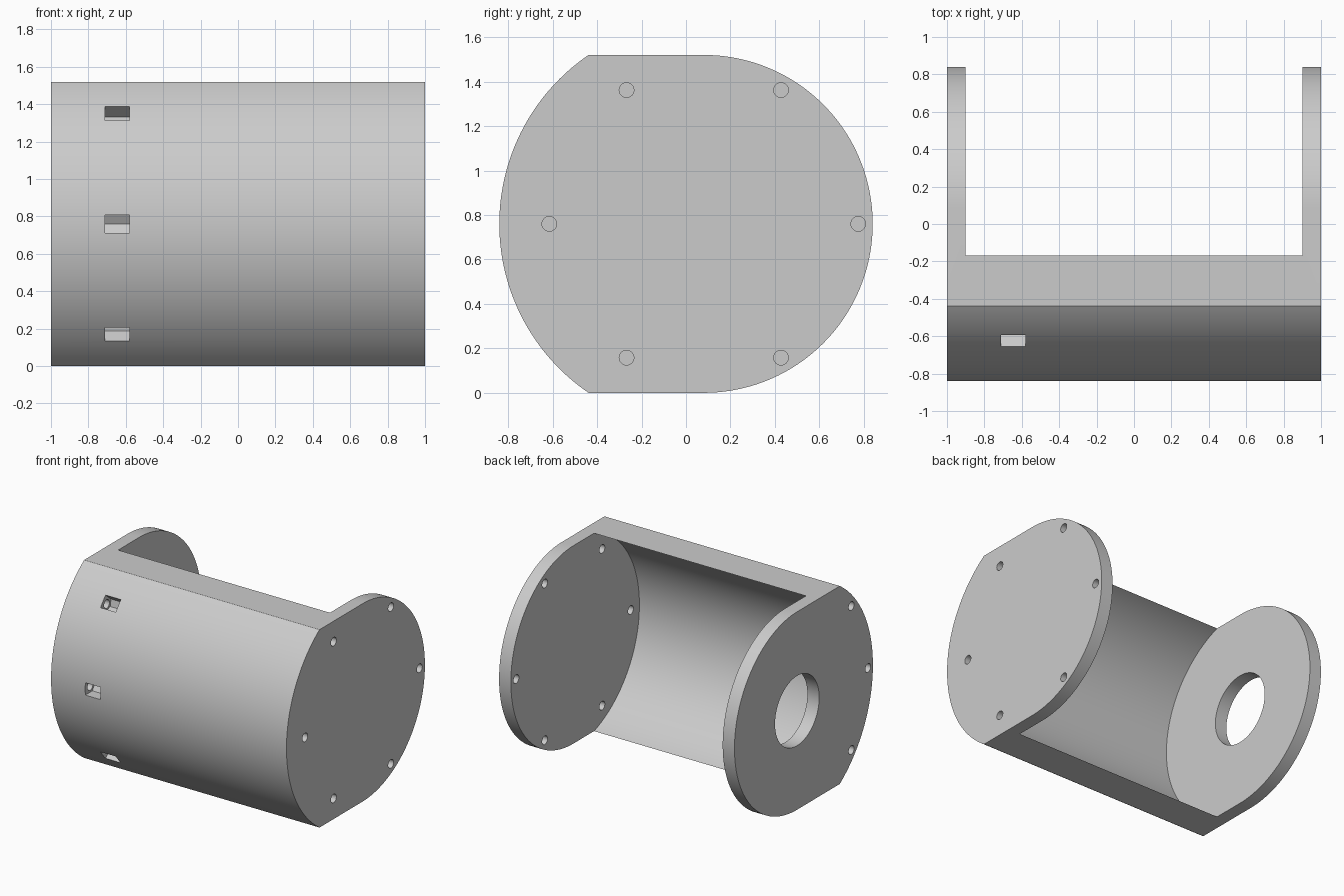
import bpy, bmesh, math

if "Cube" in bpy.data.objects:
    bpy.data.objects.remove(bpy.data.objects["Cube"])

CY, CZ = 0.08, 0.76            # shared axis of all round features
R_OUT, R_DISC, R_IN = 0.92, 0.76, 0.80
R_SCREW = 0.86                 # screw circle inside the curved wall

grey = bpy.data.materials.new("light_grey")
grey.diffuse_color = (0.6, 0.6, 0.6, 1)
grey.use_nodes = True
grey.node_tree.nodes["Principled BSDF"].inputs["Base Color"].default_value = grey.diffuse_color


def prism(name, outline, x0, x1):
    """Extrude a (y, z) outline along x."""
    bm = bmesh.new()
    face = bm.faces.new([bm.verts.new((x0, y, z)) for y, z in outline])
    new = bmesh.ops.extrude_face_region(bm, geom=[face])["geom"]
    verts = [v for v in new if isinstance(v, bmesh.types.BMVert)]
    bmesh.ops.translate(bm, verts=verts, vec=(x1 - x0, 0, 0))
    bmesh.ops.recalc_face_normals(bm, faces=bm.faces)
    mesh = bpy.data.meshes.new(name)
    bm.to_mesh(mesh)
    bm.free()
    mesh.materials.append(grey)
    obj = bpy.data.objects.new(name, mesh)
    bpy.context.collection.objects.link(obj)
    return obj


def arc(cy, cz, r, a0, a1, n):
    return [(cy + r * math.cos(a0 + (a1 - a0) * i / n),
             cz + r * math.sin(a0 + (a1 - a0) * i / n)) for i in range(n + 1)]


def rod(name, cy, cz, r, x0, x1, n=32):
    return prism(name, arc(cy, cz, r, 0, 2 * math.pi, n)[:-1], x0, x1)


# housing: round back, flat top and bottom, wider curved front
lim = math.asin(R_DISC / R_OUT)
outline = arc(CY, CZ, R_DISC, -math.pi / 2, math.pi / 2, 96)
outline += arc(CY, CZ, R_OUT, math.pi - lim, math.pi + lim, 96)
housing = prism("housing", outline, -1, 1)

# cavity between end plates, and the bore in the left plate
cutters = [rod("cavity_cutter", CY, CZ, R_IN, -0.9, 0.9, 192),
           rod("bore_cutter", CY, CZ, 0.268, -1.1, -0.85, 96)]

# six screw holes through the right plate
for i in range(6):
    a = math.radians(60 * i)
    cutters.append(rod("plate_hole_cutter", CY + 0.695 * math.cos(a),
                       CZ + 0.695 * math.sin(a), 0.033, 0.85, 1.1))

# left screw holes running into hexagonal nut slots in the front wall
for deg in (-40, 0, 40):
    a = math.radians(180 + deg)
    u, t = (math.cos(a), math.sin(a)), (-math.sin(a), math.cos(a))
    cutters.append(rod("wall_hole_cutter", CY + R_SCREW * u[0],
                       CZ + R_SCREW * u[1], 0.033, -1.1, -0.5))
    h = 0.0475
    tip = h / math.cos(math.radians(30))
    pts = [(-tip, 0), (-tip / 2, h), (0.2, h), (0.2, -h), (-tip / 2, -h)]
    slot = [(CY + (R_SCREW + d) * u[0] + s * t[0],
             CZ + (R_SCREW + d) * u[1] + s * t[1]) for d, s in pts]
    cutters.append(prism("nut_slot_cutter", slot, -0.71, -0.58))

# apply the cuts and remove the helpers
bpy.context.view_layer.objects.active = housing
housing.select_set(True)
for c in cutters:
    c.hide_render = True
    mod = housing.modifiers.new("cut", 'BOOLEAN')
    mod.operation, mod.solver, mod.object = 'DIFFERENCE', 'EXACT', c
    bpy.ops.object.modifier_apply(modifier=mod.name)
    bpy.data.objects.remove(c)

bpy.ops.object.shade_smooth_by_angle(angle=math.radians(30))
